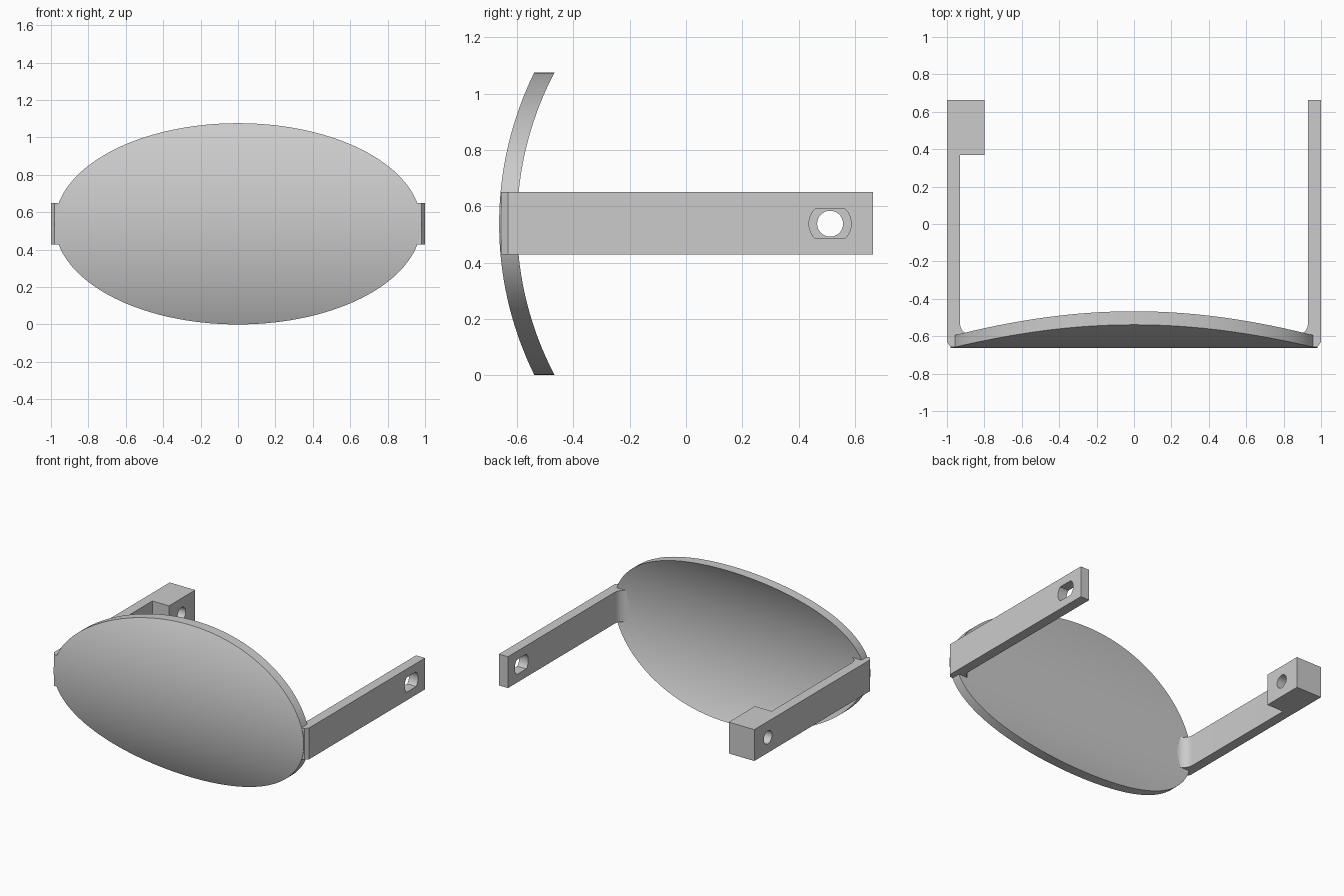
import bpy
import bmesh
from math import sin, cos, pi, sqrt, radians

cube = bpy.data.objects.get("Cube")
if cube:
    bpy.data.objects.remove(cube, do_unlink=True)

MID = 0.538          # height of the centre line
FRONT = -0.664       # foremost point of the shell
BACK = 0.664         # rear end of the arms
THICK = 0.064
RADIUS = 1.216       # outer bend radius of the shell

grey = bpy.data.materials.new("plain_grey")
grey.use_nodes = True
colour = (0.6, 0.6, 0.6, 1)
grey.diffuse_color = colour
grey.node_tree.nodes["Principled BSDF"].inputs["Base Color"].default_value = colour


def finish(name, bm):
    bmesh.ops.recalc_face_normals(bm, faces=bm.faces)
    mesh = bpy.data.meshes.new(name)
    bm.to_mesh(mesh)
    bm.free()
    mesh.materials.append(grey)
    obj = bpy.data.objects.new(name, mesh)
    bpy.context.collection.objects.link(obj)
    return obj


def prism(name, points, direction):
    """Extrude a closed outline of 3D points along a direction."""
    bm = bmesh.new()
    face = bm.faces.new([bm.verts.new(p) for p in points])
    result = bmesh.ops.extrude_face_region(bm, geom=[face])
    verts = [g for g in result["geom"] if isinstance(g, bmesh.types.BMVert)]
    bmesh.ops.translate(bm, verts=verts, vec=direction)
    return finish(name, bm)


def activate(obj):
    bpy.ops.object.select_all(action="DESELECT")
    obj.select_set(True)
    bpy.context.view_layer.objects.active = obj


def smooth(obj):
    activate(obj)
    bpy.ops.object.shade_smooth_by_angle(angle=radians(30))


def cut(obj, cutter):
    cutter.hide_render = True
    activate(obj)
    mod = obj.modifiers.new("hole", "BOOLEAN")
    mod.operation = "DIFFERENCE"
    mod.solver = "EXACT"
    mod.object = cutter
    bpy.ops.object.modifier_apply(modifier=mod.name)
    bpy.data.objects.remove(cutter, do_unlink=True)


# Curved shell: a bent sheet with an elliptical outline
def build_shell(half_width=0.98, half_height=0.538, rows=64):
    bm = bmesh.new()
    centre_y = FRONT + RADIUS

    def row(angle, radius):
        x, z = half_width * cos(angle), half_height * sin(angle)
        y = centre_y - sqrt(radius ** 2 - z ** 2)
        return [bm.verts.new((s * x, y, MID + z)) for s in (-1, 1)]

    angles = [-pi / 2 + pi * i / rows for i in range(rows + 1)]
    outer = [row(a, RADIUS) for a in angles]
    inner = [row(a, RADIUS - THICK) for a in angles]
    for i in range(rows):
        (a, b), (c, d) = outer[i], outer[i + 1]
        (e, f), (g, h) = inner[i], inner[i + 1]
        for quad in ((a, b, d, c), (f, e, g, h), (e, a, c, g), (b, f, h, d)):
            bm.faces.new(quad)
    # Close the top and bottom tips
    bmesh.ops.remove_doubles(bm, verts=bm.verts, dist=0.0001)
    return finish("curved_shell", bm)


smooth(build_shell())


# Side arms: chamfered outside corner, filleted inside corner
def build_arm(name, side, rear):
    fillet = [(0.86 + 0.07 * cos(a), -0.53 - 0.07 * sin(a))
              for a in (pi / 2 * i / 10 for i in range(11))]
    outline = [(0.86, -0.63), (0.95, -0.658), (0.98, -0.658), (1, -0.632), (1, BACK)]
    outline += rear + fillet
    bottom, height = MID - 0.11, 0.222
    return prism(name, [(side * x, y, bottom) for x, y in outline], (0, 0, height))


def hole_cutter(side, radius, half_height):
    ring = [2 * pi * i / 48 for i in range(48)]
    points = [(side * 0.7, 0.512 + radius * cos(a),
               MID + max(-half_height, min(half_height, radius * sin(a)))) for a in ring]
    return prism("hole_cutter", points, (side * 0.4, 0, 0))


left_arm = build_arm("left_arm", 1, [(0.93, BACK)])
cut(left_arm, hole_cutter(1, 0.075, 0.052))      # flat-sided slot
right_arm = build_arm("right_arm_with_block", -1, [(0.8, BACK), (0.8, 0.37), (0.93, 0.37)])
cut(right_arm, hole_cutter(-1, 0.046, 0.046))    # round hole
for arm in (left_arm, right_arm):
    smooth(arm)
